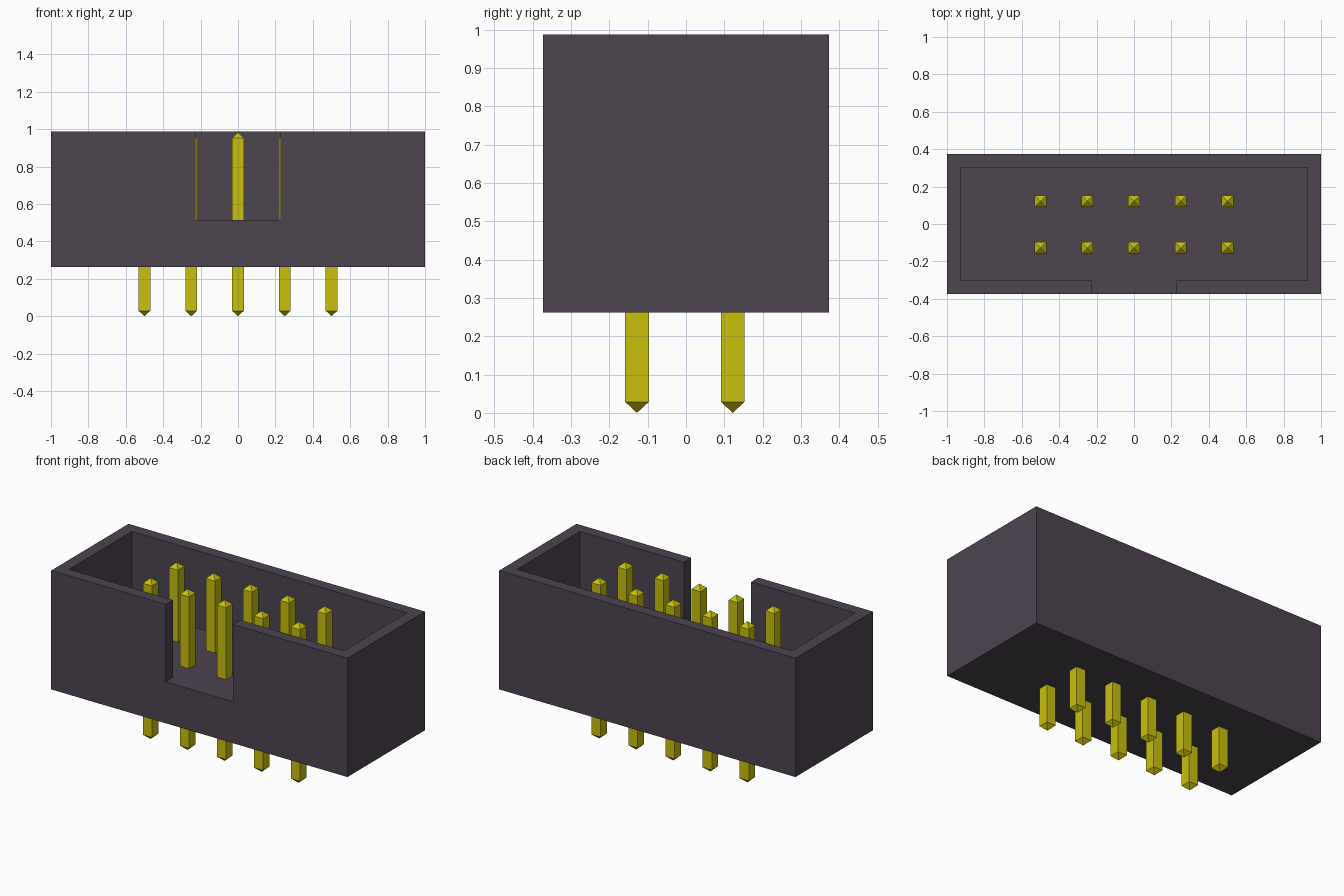
import bpy, bmesh

if "Cube" in bpy.data.objects:
    bpy.data.objects.remove(bpy.data.objects["Cube"], do_unlink=True)


def material(name, color):
    mat = bpy.data.materials.new(name)
    mat.use_nodes = True
    mat.diffuse_color = color
    mat.node_tree.nodes["Principled BSDF"].inputs["Base Color"].default_value = color
    return mat


def make_object(name, bm, mat):
    bmesh.ops.recalc_face_normals(bm, faces=bm.faces)
    mesh = bpy.data.meshes.new(name)
    bm.to_mesh(mesh)
    bm.free()
    mesh.materials.append(mat)
    obj = bpy.data.objects.new(name, mesh)
    bpy.context.collection.objects.link(obj)
    return obj


def prism(name, outline, bottom, top, mat):
    """Upright solid with the given plan outline."""
    bm = bmesh.new()
    face = bm.faces.new([bm.verts.new((x, y, bottom)) for x, y in outline])
    walls = bmesh.ops.extrude_face_region(bm, geom=[face])["geom"]
    verts = [v for v in walls if isinstance(v, bmesh.types.BMVert)]
    bmesh.ops.translate(bm, verts=verts, vec=(0, 0, top - bottom))
    return make_object(name, bm, mat)


def pin(name, x, y, mat):
    """Square post with a pyramid point at both ends."""
    bm = bmesh.new()
    post = ((-1, -1), (1, -1), (1, 1), (-1, 1))
    low, high = ([bm.verts.new((x + PIN_HALF * a, y + PIN_HALF * b, z)) for a, b in post]
                 for z in (TIP, PIN_TOP - TIP))
    ends = bm.verts.new((x, y, 0)), bm.verts.new((x, y, PIN_TOP))
    for i in range(4):
        j = (i + 1) % 4
        bm.faces.new((low[i], low[j], high[j], high[i]))
        bm.faces.new((low[j], low[i], ends[0]))
        bm.faces.new((high[i], high[j], ends[1]))
    return make_object(name, bm, mat)


HALF_DEPTH, BOTTOM, FLOOR, TOP = 0.373, 0.262, 0.515, 0.987
INNER_X, INNER_Y, SLOT = 0.928, 0.303, 0.227
PIN_HALF, PIN_TOP, TIP = 0.031, 0.983, 0.029

plastic = material("dark_plastic", (0.075, 0.058, 0.081, 1))
gold = material("yellow_metal", (0.58, 0.53, 0.004, 1))

# Housing: solid block
d = HALF_DEPTH
housing = prism("housing", [(-1, -d), (1, -d), (1, d), (-1, d)], BOTTOM, TOP, plastic)

# Cavity with the key slot through the front wall
right = [(SLOT, -0.5), (SLOT, -INNER_Y), (INNER_X, -INNER_Y), (INNER_X, INNER_Y)]
outline = right + [(-x, y) for x, y in reversed(right)]
cutter = prism("cavity_cutter", outline, FLOOR, TOP + 0.2, plastic)
cutter.hide_render = True

cut = housing.modifiers.new("cavity", "BOOLEAN")
cut.operation = "DIFFERENCE"
cut.solver = "EXACT"
cut.object = cutter
bpy.context.view_layer.objects.active = housing
bpy.ops.object.modifier_apply(modifier=cut.name)
bpy.data.objects.remove(cutter, do_unlink=True)

# Two rows of contact pins
for row, y in (("front", -0.128), ("back", 0.122)):
    for i in range(5):
        pin(f"{row}_pin_{i + 1}", (i - 2) * 0.25, y, gold)
